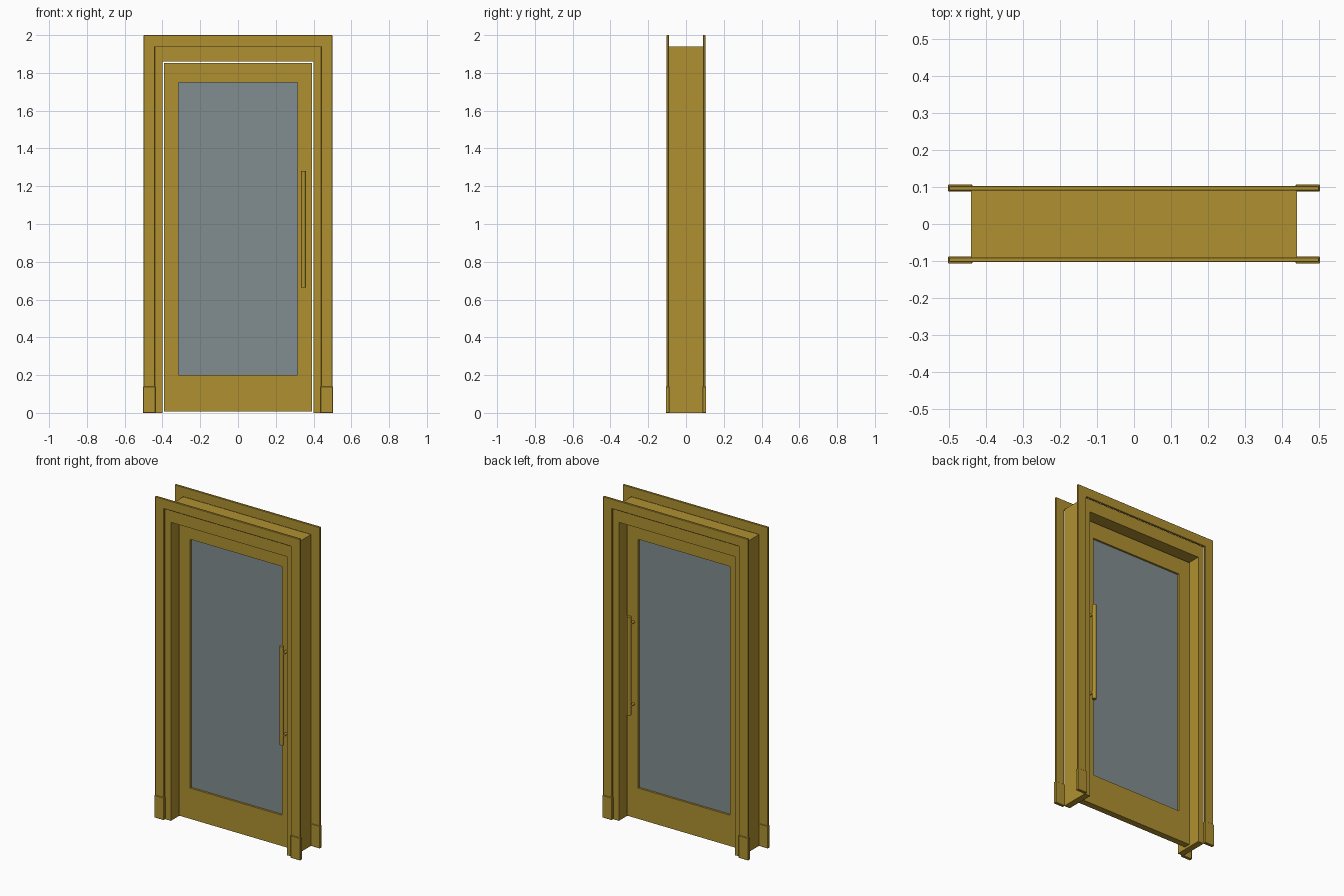
import bpy, bmesh
from mathutils import Matrix, Vector

if "Cube" in bpy.data.objects:
    bpy.data.objects.remove(bpy.data.objects["Cube"])


def material(name, rgb):
    m = bpy.data.materials.new(name)
    m.diffuse_color = (*rgb, 1)
    m.use_nodes = True
    m.node_tree.nodes["Principled BSDF"].inputs["Base Color"].default_value = m.diffuse_color
    return m


GOLD = material("golden_wood", (0.43, 0.28, 0.03))
GLASS = material("grey_glass", (0.22, 0.27, 0.28))


def finish(name, bm, mat, bevel=0.0):
    bmesh.ops.recalc_face_normals(bm, faces=bm.faces)
    me = bpy.data.meshes.new(name)
    bm.to_mesh(me)
    bm.free()
    ob = bpy.data.objects.new(name, me)
    bpy.context.collection.objects.link(ob)
    me.materials.append(mat)
    if bevel:
        b = ob.modifiers.new("edge_softening", "BEVEL")
        b.width, b.segments = bevel, 1
    return ob


def add_box(bm, lo, hi):
    lo, hi = Vector(lo), Vector(hi)
    m = Matrix.Translation((lo + hi) / 2) @ Matrix.Diagonal((*(hi - lo), 1))
    bmesh.ops.create_cube(bm, size=1, matrix=m)


def box(name, lo, hi, mat=GOLD, bevel=0.0):
    bm = bmesh.new()
    add_box(bm, lo, hi)
    return finish(name, bm, mat, bevel)


def arch(name, out, inn, top, under, y0, y1, bevel=0.0):
    """Upside-down U outline in XZ, extruded along Y."""
    pts = [(-out, 0), (-out, top), (out, top), (out, 0),
           (inn, 0), (inn, under), (-inn, under), (-inn, 0)]
    bm = bmesh.new()
    f = bm.faces.new([bm.verts.new((x, y0, z)) for x, z in pts])
    ext = bmesh.ops.extrude_face_region(bm, geom=[f])["geom"]
    bmesh.ops.translate(bm, vec=(0, y1 - y0, 0),
                        verts=[v for v in ext if isinstance(v, bmesh.types.BMVert)])
    return finish(name, bm, GOLD, bevel)


def rod(name, a, b, r, sides=16):
    a, b = Vector(a), Vector(b)
    d = b - a
    rot = d.to_track_quat('Z', 'Y').to_matrix().to_4x4()
    bm = bmesh.new()
    bmesh.ops.create_cone(bm, cap_ends=True, segments=sides, radius1=r, radius2=r,
                          depth=d.length, matrix=Matrix.Translation((a + b) / 2) @ rot)
    for f in bm.faces:
        f.smooth = len(f.verts) == 4
    for e in bm.edges:
        e.smooth = all(f.smooth for f in e.link_faces)
    return finish(name, bm, GOLD)


# Jamb lining the wall opening
arch("jamb", 0.44, 0.40, 1.94, 1.86, -0.09, 0.09)

# Door leaf: a slab with a window opening
bm = bmesh.new()
outer = [(-0.392, 0.008), (0.392, 0.008), (0.392, 1.852), (-0.392, 1.852)]
inner = [(-0.316, 0.2), (0.316, 0.2), (0.316, 1.75), (-0.316, 1.75)]
rings = [[bm.verts.new((x, y, z)) for x, z in loop]
         for loop, y in ((outer, -0.02), (inner, -0.02), (inner, 0.02), (outer, 0.02))]
for i in range(4):
    a, b = rings[i], rings[(i + 1) % 4]
    for j in range(4):
        k = (j + 1) % 4
        bm.faces.new((a[j], a[k], b[k], b[j]))
finish("door_leaf", bm, GOLD)

# Glass pane set into the leaf
box("glass_pane", (-0.316, -0.008, 0.2), (0.316, 0.008, 1.75), GLASS)

# Casing, plinth blocks and pull handle on both faces
for side, s in (("front", -1), ("back", 1)):
    arch(f"{side}_casing", 0.5, 0.439, 2.0, 1.939, s * 0.09, s * 0.103, 0.002)
    for hand, h in (("left", -1), ("right", 1)):
        xs = sorted((h * 0.437, h * 0.503))
        ys = sorted((s * 0.088, s * 0.107))
        box(f"{side}_{hand}_plinth", (xs[0], ys[0], 0), (xs[1], ys[1], 0.14), GOLD, 0.002)
    rod(f"{side}_handle_bar", (0.347, s * 0.064, 0.665), (0.347, s * 0.064, 1.28), 0.0125)
    for where, z in (("lower", 0.717), ("upper", 1.228)):
        rod(f"{side}_{where}_handle_post", (0.347, s * 0.018, z), (0.347, s * 0.06, z), 0.008, 12)
